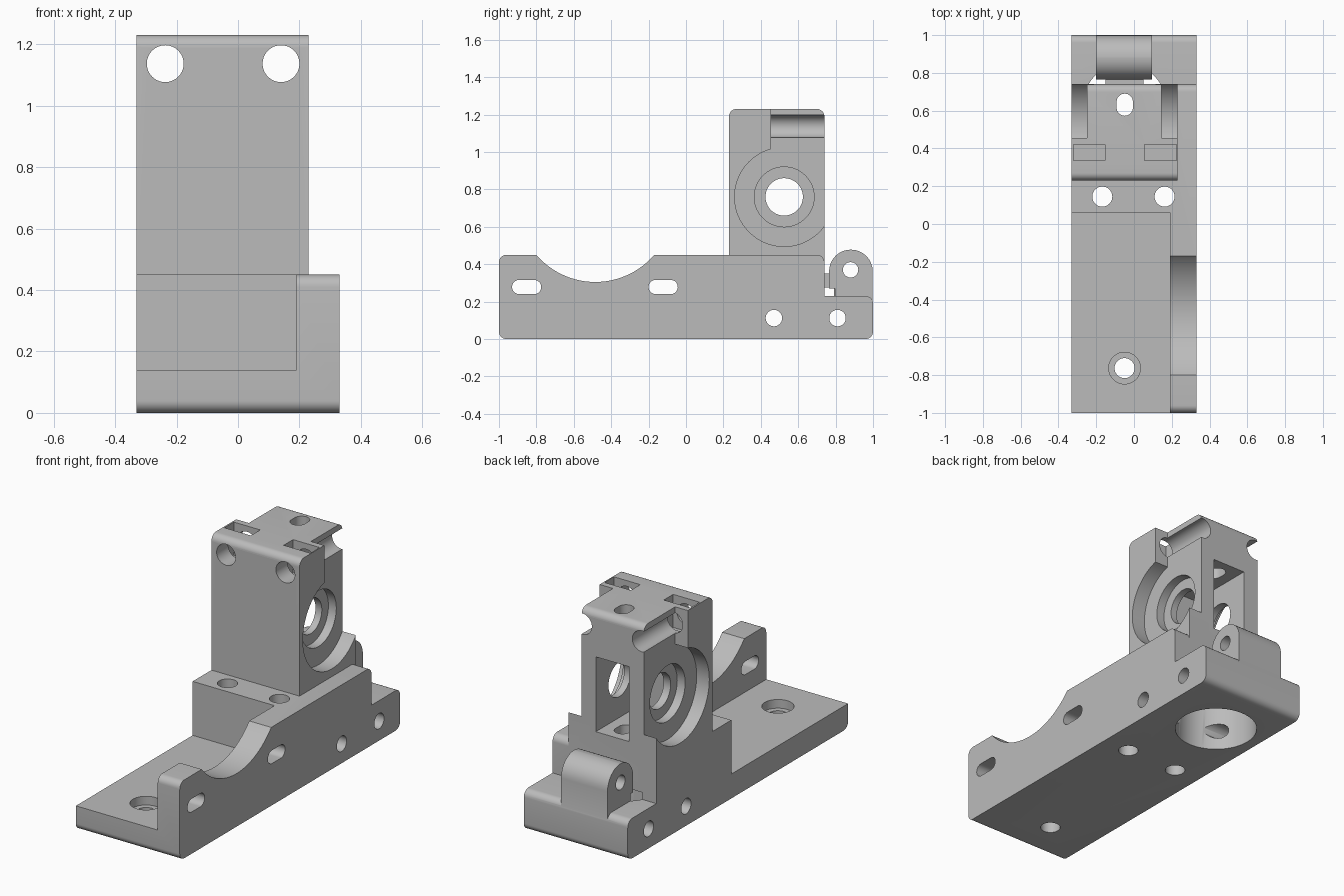
import bpy, bmesh, math
from mathutils import Vector

cube = bpy.data.objects.get("Cube")
if cube:
    bpy.data.objects.remove(cube)

grey = bpy.data.materials.new("light grey plastic")
grey.use_nodes = True
grey.diffuse_color = (0.5, 0.5, 0.5, 1)
grey.node_tree.nodes["Principled BSDF"].inputs["Base Color"].default_value = (0.5, 0.5, 0.5, 1)


def rounded(corners):
    """Turn (u, v, radius) corners into an outline with filleted corners."""
    out = []
    for i, (u, v, r) in enumerate(corners):
        p = Vector((u, v))
        if r == 0:
            out.append(p)
            continue
        a = (Vector(corners[i - 1][:2]) - p).normalized()
        b = (Vector(corners[(i + 1) % len(corners)][:2]) - p).normalized()
        centre = p + (a + b) * r
        for k in range(9):
            t = k / 8 * math.pi / 2
            out.append(centre - b * r * math.cos(t) - a * r * math.sin(t))
    return out


def circle(u, v, r, n=64):
    return [Vector((u + r * math.cos(2 * math.pi * i / n),
                    v + r * math.sin(2 * math.pi * i / n))) for i in range(n)]


def rect(u0, u1, v0, v1, r=0):
    return rounded([(u0, v0, r), (u1, v0, r), (u1, v1, r), (u0, v1, r)])


def prism(name, axis, outline, lo, hi):
    """Extrude a flat outline along an axis from lo to hi."""
    place = {"x": lambda p, d: (d, p.x, p.y),
             "y": lambda p, d: (p.x, d, p.y),
             "z": lambda p, d: (p.x, p.y, d)}[axis]
    bm = bmesh.new()
    face = bm.faces.new([bm.verts.new(place(p, lo)) for p in outline])
    ext = bmesh.ops.extrude_face_region(bm, geom=[face])
    shift = Vector(place(Vector((0, 0)), hi - lo))
    bmesh.ops.translate(bm, vec=shift,
                        verts=[g for g in ext["geom"] if isinstance(g, bmesh.types.BMVert)])
    bmesh.ops.recalc_face_normals(bm, faces=bm.faces)
    mesh = bpy.data.meshes.new(name)
    bm.to_mesh(mesh)
    bm.free()
    mesh.materials.append(grey)
    ob = bpy.data.objects.new(name, mesh)
    bpy.context.collection.objects.link(ob)
    return ob


def combine(body, other, operation):
    mod = body.modifiers.new(operation, "BOOLEAN")
    mod.operation, mod.solver, mod.object = operation, "EXACT", other
    bpy.context.view_layer.objects.active = body
    bpy.ops.object.modifier_apply(modifier=mod.name)
    bpy.data.objects.remove(other)


def cut(axis, outline, lo, hi):
    ob = prism("cutter", axis, outline, lo, hi)
    ob.hide_render = True
    combine(body, ob, "DIFFERENCE")


# Base: side outline, then the front tray and the arched side wall
F = 0.04
body = prism("carriage_base", "x", rounded([
    (-1, 0, F), (1, 0, F), (1, 0.23, F), (0.74, 0.23, 0),
    (0.74, 0.45, F), (-1, 0.45, F)]), -0.33, 0.33)
cut("x", rect(-1.2, 0.06, 0.14, 0.7), -0.5, 0.19)
cut("x", circle(-0.485, 0.72, 0.415, 96), 0.1, 0.5)

# Tower
tower = prism("tower", "x", rounded([
    (0.23, 0.3, 0), (0.74, 0.3, 0), (0.74, 1.23, F), (0.23, 1.23, F)]), -0.33, 0.23)
combine(body, tower, "UNION")

# Rear hinge lug
lug = prism("hinge_lug", "x", rounded([
    (0.765, 0.15, 0), (0.998, 0.15, 0), (0.998, 0.478, 0.116), (0.765, 0.478, 0.116)]),
    -0.2, 0.095)
combine(body, lug, "UNION")

# Stepped recesses and bearing seats on both tower sides
BY, BZ = 0.525, 0.76
for inner, outer, seat in ((0.145, 0.5, 0.095), (-0.25, -0.5, -0.2)):
    lo, hi = sorted((inner, outer))
    cut("x", circle(BY, BZ, 0.265, 96), lo, hi)
    cut("x", rect(0.455, 0.9, BZ, 1.4), lo, hi)
    lo, hi = sorted((seat, outer))
    cut("x", circle(BY, BZ, 0.16), lo, hi)
cut("x", circle(BY, BZ, 0.1), -0.5, 0.5)

# Rear window and cavity
cut("y", rect(-0.155, 0.055, 0.54, 0.97), 0.33, 0.9)

# Clamp bolt holes along the tower top, with nut pockets
for x in (-0.237, 0.14):
    cut("y", circle(x, 1.137, 0.06), 0, 1)
    cut("z", rect(x - 0.084, x + 0.084, 0.335, 0.42), 1.04, 1.4)

# Vertical slot into the cavity and the large bore from below
cut("z", rect(-0.092, -0.006, 0.573, 0.69, 0.0429), 0.1, 1.4)
cut("z", circle(-0.05, 0.63, 0.22, 96), -0.1, 0.27)

# Vertical mounting holes
for x in (-0.168, 0.162):
    cut("z", circle(x, 0.145, 0.053), -0.1, 0.6)
cut("z", circle(-0.05, -0.763, 0.053), -0.1, 0.3)
cut("z", circle(-0.05, -0.763, 0.084), 0.09, 0.3)

# Cross holes and wall slots
for y, z, r in ((0.47, 0.112, 0.044), (0.81, 0.112, 0.044), (0.88, 0.37, 0.041)):
    cut("x", circle(y, z, r), -0.5, 0.5)
for y in (-0.852, -0.122):
    cut("x", rect(y - 0.078, y + 0.078, 0.24, 0.316, 0.0379), 0.1, 0.5)

# Small bridge between the lug and the block
prism("hinge_bridge", "x", rect(0.73, 0.785, 0.275, 0.35), -0.15, 0.05)

for ob in (body, bpy.data.objects["hinge_bridge"]):
    bpy.ops.object.select_all(action="DESELECT")
    ob.select_set(True)
    bpy.context.view_layer.objects.active = ob
    bpy.ops.object.shade_smooth_by_angle(angle=math.radians(30))
